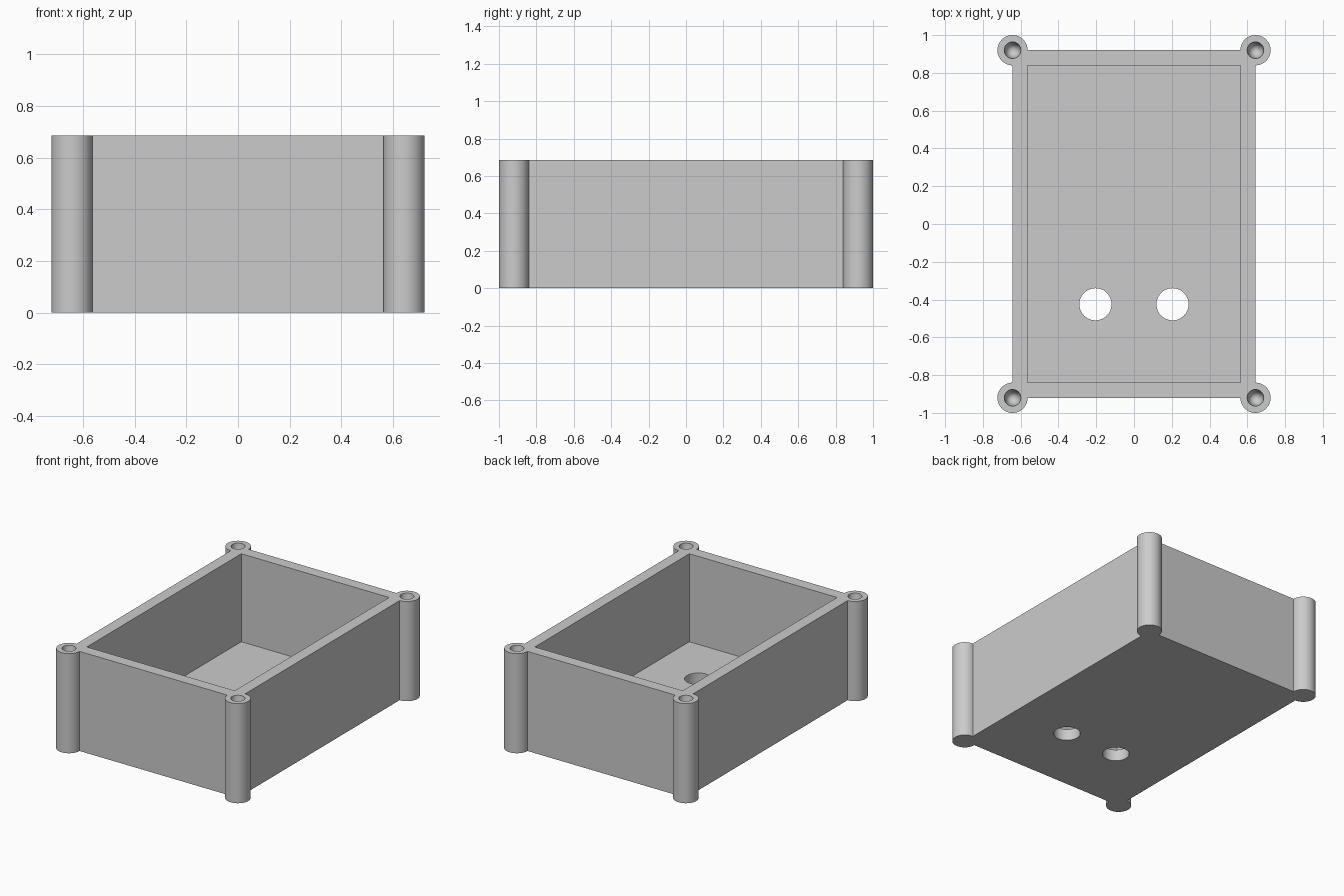
import bpy, math

if "Cube" in bpy.data.objects:
    bpy.data.objects.remove(bpy.data.objects["Cube"], do_unlink=True)

HALF_X, HALF_Y, HEIGHT = 0.643, 0.92, 0.686
WALL, POST_R, HOLE_R = 0.08, 0.08, 0.085
SCREW_R, SCREW_DEPTH = 0.044, 0.4
EXTRA = 0.05  # cutter overshoot

gray = bpy.data.materials.new("plain_gray")
gray.use_nodes = True
color = (0.6, 0.6, 0.6, 1)
gray.diffuse_color = color
gray.node_tree.nodes["Principled BSDF"].inputs["Base Color"].default_value = color


def finish(name):
    ob = bpy.context.object
    ob.name = name
    ob.data.materials.append(gray)
    bpy.ops.object.transform_apply(location=False, rotation=False, scale=True)
    return ob


def block(name, half_x, half_y, z0, z1):
    bpy.ops.mesh.primitive_cube_add(size=1, location=(0, 0, (z0 + z1) / 2))
    bpy.context.object.scale = (2 * half_x, 2 * half_y, z1 - z0)
    return finish(name)


def round_bar(name, x, y, z0, z1, r_low, r_high):
    bpy.ops.mesh.primitive_cone_add(vertices=64, radius1=r_low, radius2=r_high,
                                    depth=z1 - z0, location=(x, y, (z0 + z1) / 2))
    return finish(name)


def combine(target, tool, operation):
    mod = target.modifiers.new(tool.name, "BOOLEAN")
    mod.operation, mod.solver, mod.object = operation, "EXACT", tool
    bpy.context.view_layer.objects.active = target
    bpy.ops.object.modifier_apply(modifier=mod.name)
    bpy.data.objects.remove(tool, do_unlink=True)


# Outer box with a round post at each corner
enclosure = block("enclosure", HALF_X, HALF_Y, 0, HEIGHT)
corners = [(sx * HALF_X, sy * HALF_Y) for sx in (-1, 1) for sy in (-1, 1)]
for x, y in corners:
    combine(enclosure, round_bar("corner_post", x, y, 0, HEIGHT, POST_R, POST_R), "UNION")

# Open cavity
combine(enclosure, block("cavity_cutter", HALF_X - WALL, HALF_Y - WALL,
                         WALL, HEIGHT + EXTRA), "DIFFERENCE")

# Tapered screw holes in the posts
top_r = SCREW_R * (SCREW_DEPTH + EXTRA) / SCREW_DEPTH
for x, y in corners:
    combine(enclosure, round_bar("screw_cutter", x, y, HEIGHT - SCREW_DEPTH,
                                 HEIGHT + EXTRA, 0, top_r), "DIFFERENCE")

# Two round holes through the floor
for x in (-0.204, 0.204):
    combine(enclosure, round_bar("floor_hole_cutter", x, -0.425, -EXTRA,
                                 WALL + EXTRA, HOLE_R, HOLE_R), "DIFFERENCE")

bpy.ops.object.select_all(action="DESELECT")
enclosure.select_set(True)
bpy.context.view_layer.objects.active = enclosure
bpy.ops.object.shade_smooth_by_angle(angle=math.radians(30))
